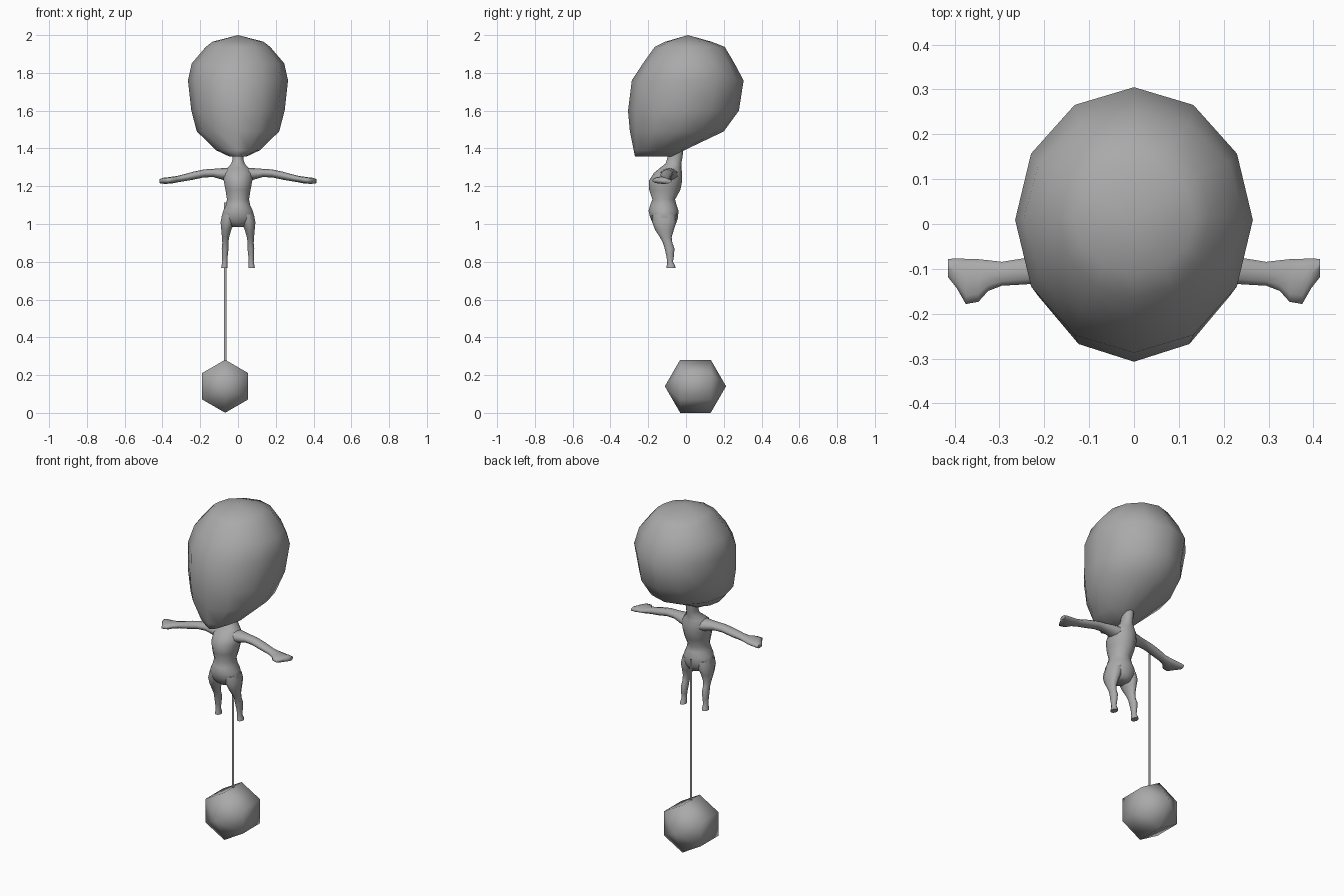
import bpy, bmesh, math

grey = bpy.data.materials.new("plain_grey")
grey.diffuse_color = (0.4, 0.4, 0.4, 1)


def finish(name, bm, angle):
    mesh = bpy.data.meshes.new(name)
    bm.to_mesh(mesh)
    bm.free()
    mesh.materials.append(grey)
    obj = bpy.data.objects.new(name, mesh)
    bpy.context.collection.objects.link(obj)
    bpy.ops.object.select_all(action='DESELECT')
    obj.select_set(True)
    bpy.context.view_layer.objects.active = obj
    bpy.ops.object.shade_smooth_by_angle(angle=math.radians(angle))
    return obj


def loft(name, axis, rings, sides, angle=75, side=1):
    """Skin oval rings (along, u, v, radius_u, radius_v); side=-1 mirrors in x."""
    bm = bmesh.new()
    loops = []
    for c, u, v, ru, rv in rings:
        loop = []
        for i in range(sides):
            a = 2 * math.pi * i / sides
            p, q = u + ru * math.sin(a), v + rv * math.cos(a)
            co = {'x': (c, p, q), 'y': (p, c, q), 'z': (p, q, c)}[axis]
            loop.append(bm.verts.new((co[0] * side, co[1], co[2])))
        loops.append(loop)
    for lo, hi in zip(loops, loops[1:]):
        for i in range(sides):
            j = (i + 1) % sides
            bm.faces.new((lo[i], lo[j], hi[j], hi[i]))
    bm.faces.new(loops[0])
    bm.faces.new(loops[-1])
    # zero-radius rings collapse to poles
    bmesh.ops.remove_doubles(bm, verts=bm.verts, dist=0.0005)
    bmesh.ops.recalc_face_normals(bm, faces=bm.faces)
    return finish(name, bm, angle)


# Head: z, front y, back y, half width
head = [(1.357, -0.27, -0.06, 0.045), (1.39, -0.277, -0.01, 0.115),
        (1.49, -0.297, 0.20, 0.218), (1.60, -0.307, 0.28, 0.247),
        (1.76, -0.287, 0.305, 0.265), (1.85, -0.228, 0.257, 0.245),
        (1.938, -0.165, 0.205, 0.17), (1.965, -0.11, 0.135, 0.135),
        (2.0, 0.01, 0.01, 0)]
loft("head", 'z', [(z, 0, (f + b) / 2, w, (b - f) / 2) for z, f, b, w in head], 12)

# Torso with neck: z, front y, back y, half width
torso = [(0.985, -0.155, -0.06, 0.04), (1.01, -0.178, -0.05, 0.08),
         (1.035, -0.19, -0.042, 0.09), (1.07, -0.198, -0.04, 0.08),
         (1.10, -0.19, -0.05, 0.066), (1.13, -0.178, -0.058, 0.06),
         (1.18, -0.195, -0.03, 0.068), (1.23, -0.196, -0.02, 0.078),
         (1.27, -0.17, -0.02, 0.078), (1.295, -0.14, -0.025, 0.06),
         (1.32, -0.108, -0.025, 0.036), (1.345, -0.10, -0.02, 0.029),
         (1.42, -0.09, -0.01, 0.032)]
loft("torso", 'z', [(z, 0, (f + b) / 2, w, (b - f) / 2) for z, f, b, w in torso], 14)

# Arms with hands: x, y, z, radius y, radius z
arm = [(0.03, -0.09, 1.26, 0.055, 0.035), (0.08, -0.09, 1.265, 0.042, 0.031),
       (0.13, -0.095, 1.27, 0.032, 0.022), (0.18, -0.10, 1.268, 0.031, 0.021),
       (0.24, -0.105, 1.255, 0.031, 0.021), (0.295, -0.111, 1.243, 0.028, 0.018),
       (0.325, -0.115, 1.237, 0.036, 0.017), (0.347, -0.126, 1.233, 0.050, 0.018),
       (0.375, -0.128, 1.23, 0.053, 0.017), (0.395, -0.11, 1.229, 0.035, 0.016),
       (0.415, -0.098, 1.227, 0.021, 0.011)]

# Legs with feet: z, x, y, radius x, radius y
leg = [(0.768, 0.072, -0.079, 0.018, 0.024), (0.78, 0.071, -0.08, 0.017, 0.022),
       (0.80, 0.070, -0.084, 0.014, 0.015), (0.83, 0.070, -0.084, 0.016, 0.020),
       (0.87, 0.068, -0.087, 0.019, 0.026), (0.90, 0.067, -0.097, 0.017, 0.025),
       (0.93, 0.066, -0.107, 0.020, 0.031), (0.97, 0.062, -0.114, 0.028, 0.050),
       (1.01, 0.056, -0.115, 0.038, 0.064), (1.05, 0.047, -0.117, 0.038, 0.062)]
for label, s in (("right", 1), ("left", -1)):
    loft(label + "_arm", 'x', arm, 10, side=s)
    loft(label + "_leg", 'z', [(z, x, y, rx, ry) for z, x, y, rx, ry in leg], 10, side=s)

# Six-sided hanging weight with its poles along y
bx, by, bz, r = -0.068, 0.05, 0.141, 0.162
ball = []
for k in range(4):
    t = math.pi * k / 3
    ring_r = r * math.sin(t) if k in (1, 2) else 0
    ball.append((by - r * math.cos(t), bx, bz, ring_r, ring_r))
loft("weight", 'y', ball, 6, angle=100)

# Flat string rising from the weight
bm = bmesh.new()
corners = [(-1, 0.25), (1, 0.25), (1, 1.115), (-1, 1.115)]
bm.faces.new([bm.verts.new((bx + sx * 0.007, by, z)) for sx, z in corners])
finish("string", bm, 30)
